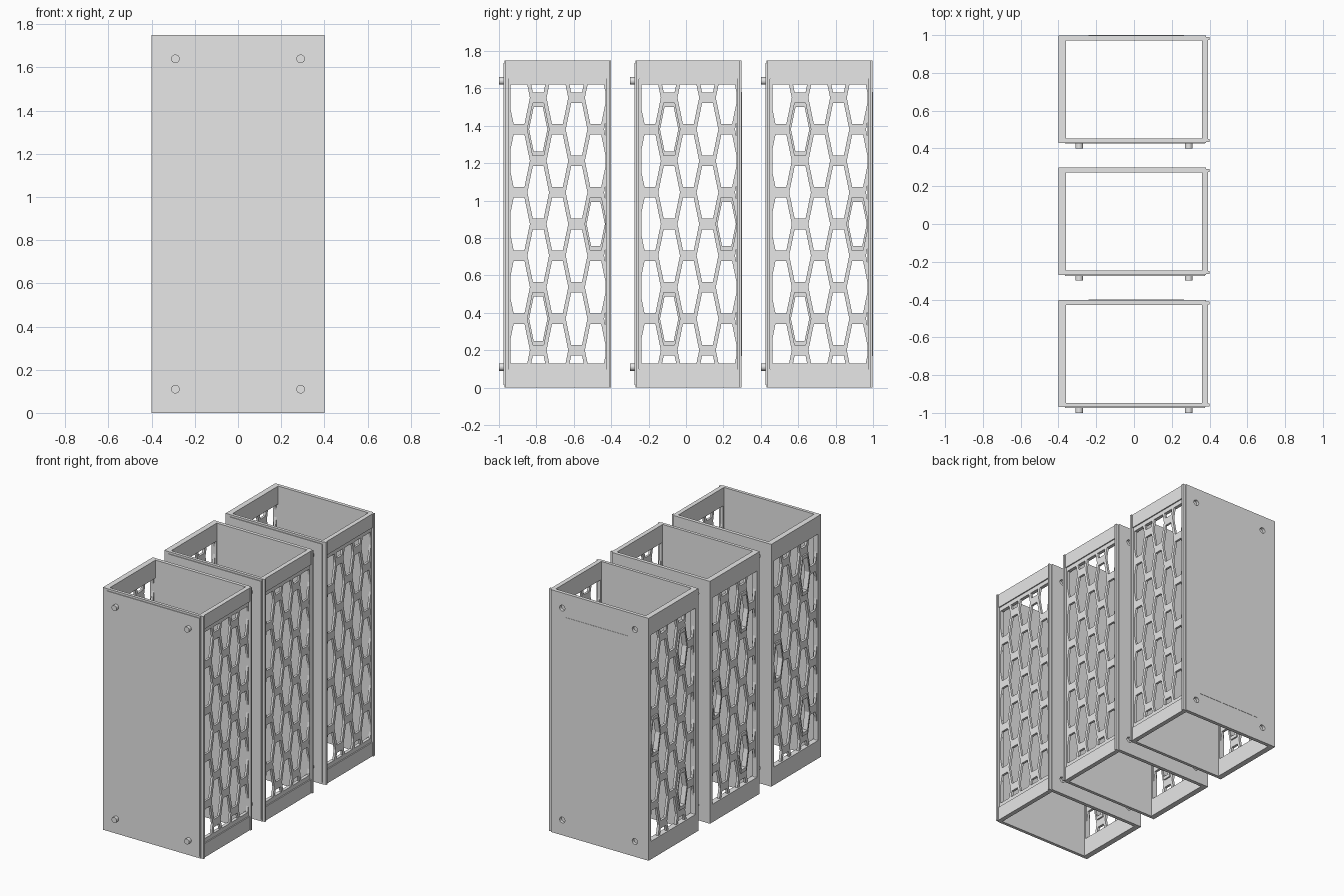
import bpy, bmesh, math
from mathutils import Matrix, Vector

cube = bpy.data.objects.get("Cube")
if cube:
    bpy.data.objects.remove(cube, do_unlink=True)

grey = bpy.data.materials.new("plain grey")
grey.use_nodes = True
grey.diffuse_color = (0.8, 0.8, 0.8, 1)
grey.node_tree.nodes["Principled BSDF"].inputs["Base Color"].default_value = grey.diffuse_color

HEIGHT, MID = 1.75, 0.875
HALF = 0.2875                 # half depth of one box
PITCH_Y, PITCH_Z = 0.1025, 0.3375
STRETCH = 2.8                 # tall cells
parts = []


def add_block(bm, x, y, z):
    size = Vector((x[1] - x[0], y[1] - y[0], z[1] - z[0]))
    centre = Vector((sum(x), sum(y), sum(z))) / 2
    bmesh.ops.create_cube(bm, size=1, matrix=Matrix.Translation(centre) @ Matrix.Diagonal((*size, 1)))


def prism(bm, sides, r, centre, depth, axis, stretch=1):
    turn = Matrix.Rotation(math.pi / 2, 4, axis)
    if axis == 'Y':           # points of the cell face along y
        turn = turn @ Matrix.Rotation(math.pi / 2, 4, 'Z')
    geo = bmesh.ops.create_cone(bm, cap_ends=True, segments=sides, radius1=r, radius2=r, depth=depth)
    verts = geo['verts']
    # orient so that a cell has flat edges above and below
    bmesh.ops.transform(bm, matrix=turn, verts=verts)
    if axis == 'Y':
        top = max(v.co.z for v in verts)
        if top > r * 0.95:
            bmesh.ops.rotate(bm, verts=verts, matrix=Matrix.Rotation(math.pi / 6, 3, 'X'))
    bmesh.ops.scale(bm, vec=(1, 1, stretch), verts=verts)
    bmesh.ops.translate(bm, vec=centre, verts=verts)


def make(name, bm, keep=True):
    bmesh.ops.recalc_face_normals(bm, faces=bm.faces)
    mesh = bpy.data.meshes.new(name)
    bm.to_mesh(mesh)
    bm.free()
    mesh.materials.append(grey)
    ob = bpy.data.objects.new(name, mesh)
    bpy.context.collection.objects.link(ob)
    if keep:
        parts.append(ob)
    return ob


def blocks(name, *boxes):
    bm = bmesh.new()
    for b in boxes:
        add_block(bm, *b)
    return make(name, bm)


def cut(ob, bm):
    cutter = make("cutter", bm, keep=False)
    cutter.hide_render = True
    mod = ob.modifiers.new("cut", 'BOOLEAN')
    mod.operation, mod.solver, mod.object = 'DIFFERENCE', 'EXACT', cutter
    bpy.context.view_layer.update()
    done = bpy.data.meshes.new_from_object(ob.evaluated_get(bpy.context.evaluated_depsgraph_get()))
    ob.modifiers.clear()
    ob.data = done
    bpy.data.objects.remove(cutter, do_unlink=True)


def cell_z(col, row):
    return MID + PITCH_Z * (row + 0.5 * (col % 2))


# Front and back walls, with thin raised panels
full = (0, HEIGHT)
blocks("front_wall", ((-0.4, 0.38), (-HALF + 0.005, -0.26), full))
blocks("front_panel", ((-0.365, 0.375), (-HALF, -HALF + 0.006), (0.015, 1.735)))
back = blocks("back_wall", ((-0.4, 0.38), (0.26, HALF - 0.002), full))
blocks("back_panel", ((-0.24, 0.265), (HALF - 0.004, HALF), (0.17, 1.58)))

# Pegs on the front and matching sockets in the back
corners = [(x, z) for x in (-0.29, 0.29) for z in (0.11, 1.64)]
pegs, sockets = bmesh.new(), bmesh.new()
for x, z in corners:
    prism(pegs, 24, 0.02, (x, -HALF - 0.0115, z), 0.027, 'X')
    prism(sockets, 24, 0.021, (x, HALF, z), 0.046, 'X')
make("front_pegs", pegs)
cut(back, sockets)

# Window frame of the right side
win_y, win_z = (-0.25, 0.2575), (0.13, 1.62)
deep = (-0.4, -0.36)
blocks("right_frame",
       (deep, (-0.26, 0.26), (win_z[1], HEIGHT)), (deep, (-0.26, 0.26), (0, win_z[0])),
       (deep, (-0.26, win_y[0]), win_z), (deep, (win_y[1], 0.26), win_z))

# Left side: end bands, ledges and slide rails
blocks("left_bands", *[((0.36, 0.392), (-0.2625, 0.2625), z) for z in ((0, 0.1), (1.65, HEIGHT))])
blocks("left_ledges",
       *[((0.36, 0.384), (-0.26, 0.26), z) for z in ((0.1, win_z[0]), (win_z[1], 1.65))],
       ((0.36, 0.384), (-0.26, win_y[0]), win_z), ((0.36, 0.384), (win_y[1], 0.26), win_z))
blocks("left_rails", *[((0.379, 0.4), y, full) for y in ((-0.2775, -0.2625), (0.2625, 0.2775))])

# Perforated sheets in both sides
for name, x in (("right_mesh", (-0.389, -0.371)), ("left_mesh", (0.368, 0.384))):
    sheet = blocks(name, (x, win_y, win_z))
    holes = bmesh.new()
    for col in range(-2, 4):
        for row in range(-3, 4):
            z = cell_z(col, row)
            if 0 < z < HEIGHT:
                prism(holes, 6, 0.058, (sum(x) / 2, col * PITCH_Y, z), 0.1, 'Y', STRETCH)
    cut(sheet, holes)

# Hollow sleeves in three cells of the right side
outer, inner = bmesh.new(), bmesh.new()
for col, row in ((-1, 1), (2, 0), (-1, -2)):
    place = (-0.38, col * PITCH_Y, cell_z(col, row))
    prism(outer, 6, 0.059, place, 0.039, 'Y', STRETCH)
    prism(inner, 6, 0.049, place, 0.1, 'Y', STRETCH)
cut(make("right_sleeves", outer), inner)

# Three boxes in a row
for ob in parts:
    base = ob.name
    for i, place in enumerate(("front", "middle", "rear")):
        copy = ob if i == 0 else ob.copy()
        if i:
            bpy.context.collection.objects.link(copy)
        copy.name = place + "_box_" + base
        copy.location.y = -0.6875 + 0.7 * i
